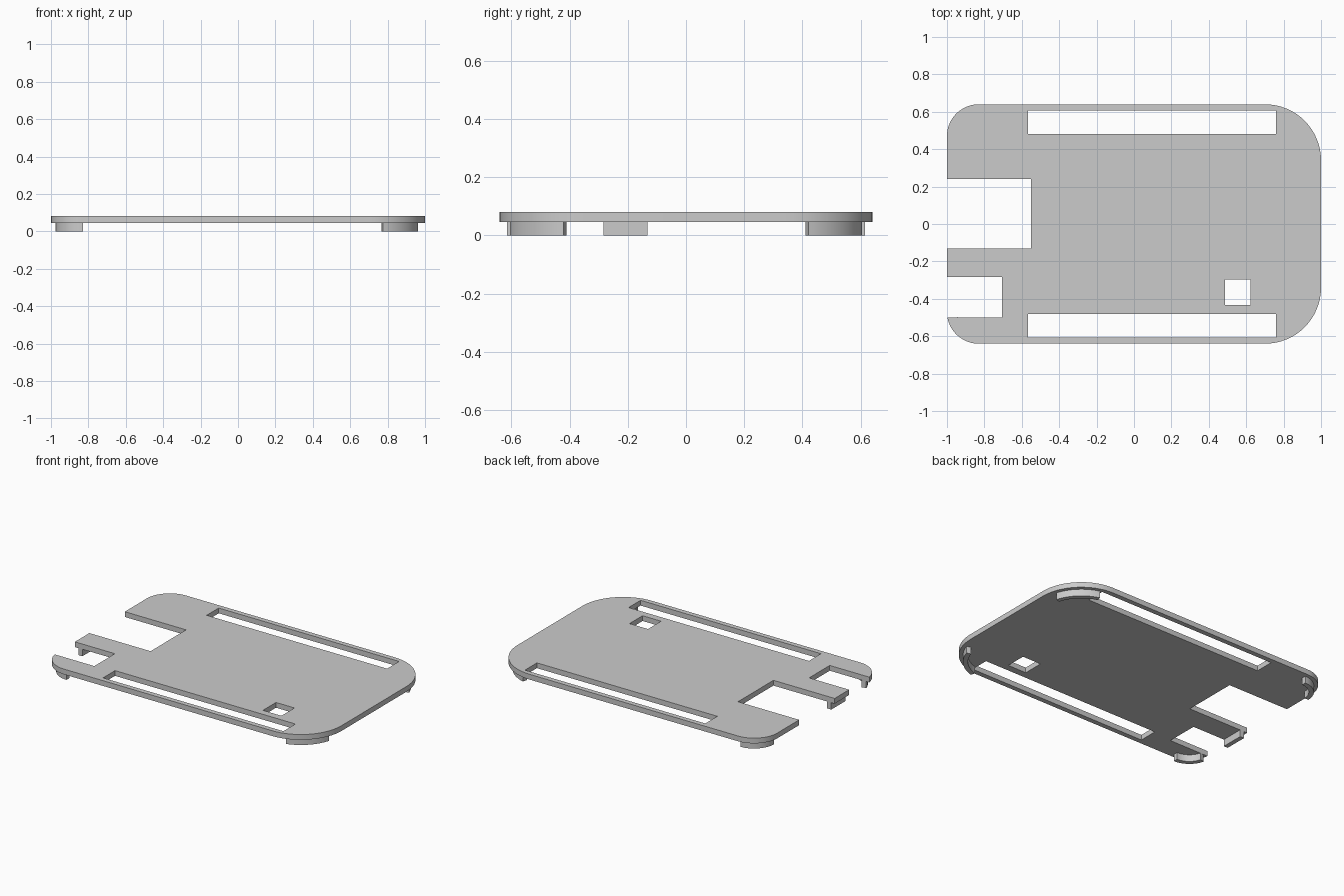
import bpy, bmesh
from math import acos, asin, cos, sin, pi, radians

cube = bpy.data.objects.get("Cube")
if cube:
    bpy.data.objects.remove(cube, do_unlink=True)

HALF_X, HALF_Y = 1.0, 0.64
UNDER, TOP = 0.046, 0.081      # plate bottom and top
R_LEFT, R_RIGHT = 0.30, 0.17   # corner radii at +x and -x
INSET, RIB = 0.025, 0.03       # rib distance from the edge, rib thickness

grey = bpy.data.materials.new("plain_grey")
colour = (0.6, 0.6, 0.6, 1)
grey.use_nodes = True
grey.diffuse_color = colour
grey.node_tree.nodes["Principled BSDF"].inputs["Base Color"].default_value = colour


def arc(cx, cy, r, a0, a1, steps=16):
    angles = [a0 + (a1 - a0) * i / steps for i in range(steps + 1)]
    return [(cx + r * cos(a), cy + r * sin(a)) for a in angles]


def rect(x0, x1, y0, y1):
    return [(x0, y0), (x1, y0), (x1, y1), (x0, y1)]


def slab(name, outline, z0, z1):
    """Extrude a flat outline from z0 up to z1."""
    bm = bmesh.new()
    face = bm.faces.new([bm.verts.new((x, y, z0)) for x, y in outline])
    ext = bmesh.ops.extrude_face_region(bm, geom=[face])
    for v in ext["geom"]:
        if isinstance(v, bmesh.types.BMVert):
            v.co.z = z1
    bmesh.ops.recalc_face_normals(bm, faces=bm.faces)
    mesh = bpy.data.meshes.new(name)
    bm.to_mesh(mesh)
    bm.free()
    obj = bpy.data.objects.new(name, mesh)
    bpy.context.collection.objects.link(obj)
    mesh.materials.append(grey)
    return obj


def select(obj):
    bpy.ops.object.select_all(action="DESELECT")
    obj.select_set(True)
    bpy.context.view_layer.objects.active = obj


# Rounded base plate
outline = []
for i, (sx, sy) in enumerate([(1, 1), (-1, 1), (-1, -1), (1, -1)]):
    r = R_LEFT if sx > 0 else R_RIGHT
    outline += arc(sx * (HALF_X - r), sy * (HALF_Y - r), r, i * pi / 2, (i + 1) * pi / 2)
plate = slab("base_plate", outline, UNDER, TOP)

# Long slots, square hole and the two notches in the right edge
openings = {
    "back_slot": rect(-0.567, 0.759, 0.481, 0.607),
    "front_slot": rect(-0.567, 0.759, -0.607, -0.481),
    "square_hole": rect(0.487, 0.623, -0.434, -0.297),
    "large_notch": rect(-1.2, -0.55, -0.132, 0.24),
    "small_notch": rect(-1.2, -0.706, -0.5, -0.284),
}
for name, shape in openings.items():
    cutter = slab(name + "_cutter", shape, UNDER - 0.1, TOP + 0.1)
    cutter.hide_render = True
    cut = plate.modifiers.new(name, "BOOLEAN")
    cut.operation, cut.solver, cut.object = "DIFFERENCE", "EXACT", cutter
    select(plate)
    bpy.ops.object.modifier_apply(modifier=cut.name)
    bpy.data.objects.remove(cutter, do_unlink=True)


def corner_rib(name, sx, sy, r, a0, a1):
    """Curved rib following one plate corner, angles measured from the x axis."""
    cx, cy, ro = HALF_X - r, HALF_Y - r, r - INSET
    pts = arc(cx, cy, ro, a0, a1) + arc(cx, cy, ro - RIB, a1, a0)
    return slab(name, [(sx * x, sy * y) for x, y in pts], 0, UNDER)


# Ribs under the plate
wide = (asin(0.08 / 0.275), acos(0.075 / 0.275))
ribs = [
    corner_rib("back_left_rib", 1, 1, R_LEFT, *wide),
    corner_rib("front_left_rib", 1, -1, R_LEFT, *wide),
    corner_rib("back_right_rib", -1, 1, R_RIGHT, 0, pi / 2),
    corner_rib("front_right_rib", -1, -1, R_RIGHT, asin(0.035 / 0.145), pi / 2),
    slab("finger_rib", rect(-0.975, -0.945, -0.284, -0.132), 0, UNDER),
]

for obj in [plate] + ribs:
    select(obj)
    bpy.ops.object.shade_smooth_by_angle(angle=radians(30))
